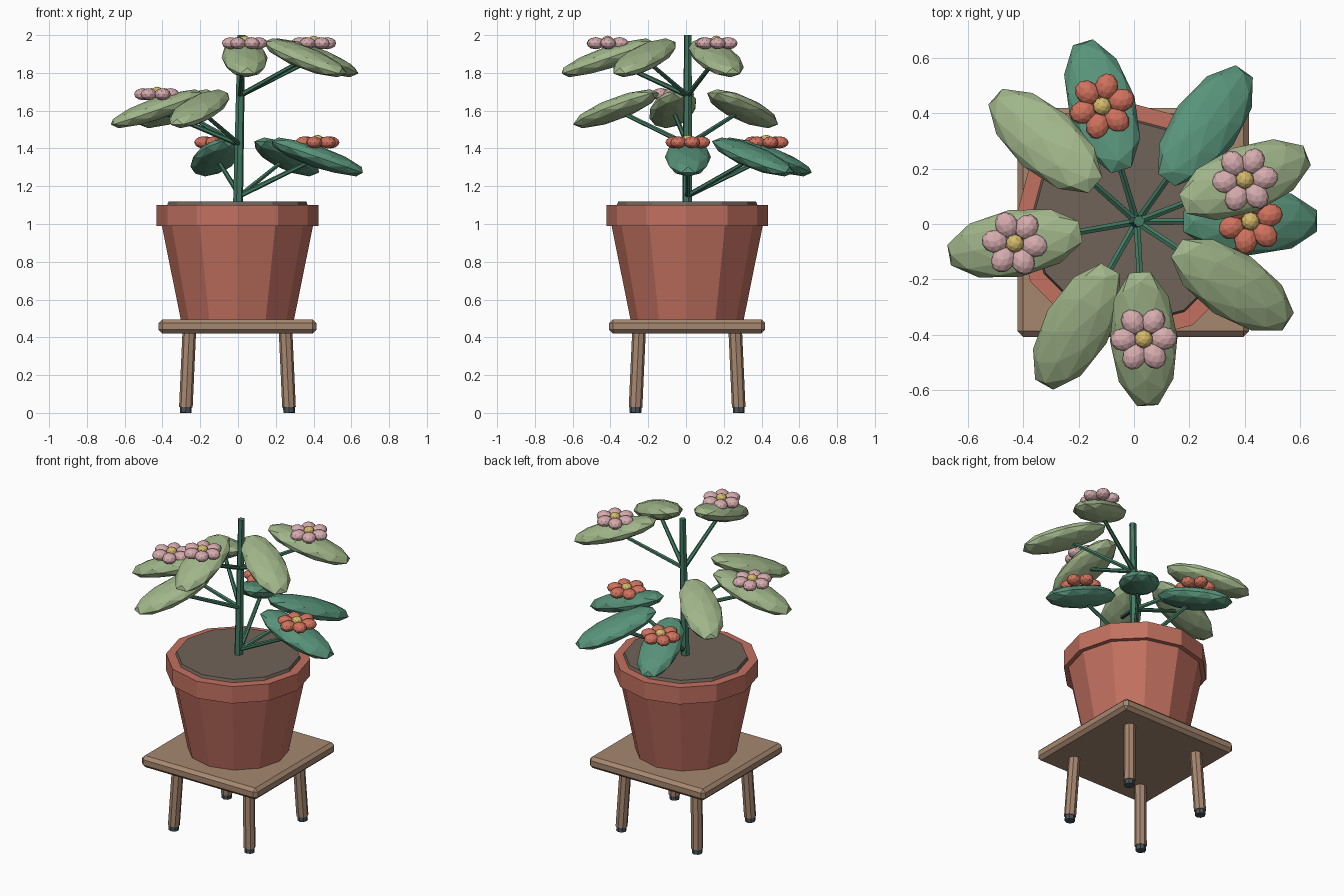
import bpy, bmesh, math
from mathutils import Vector, Matrix

if "Cube" in bpy.data.objects:
    bpy.data.objects.remove(bpy.data.objects["Cube"])


def material(name, srgb):
    m = bpy.data.materials.new(name)
    lin = [((c / 255 + 0.055) / 1.055) ** 2.4 for c in srgb]
    m.diffuse_color = (*lin, 1)
    m.use_nodes = True
    m.node_tree.nodes["Principled BSDF"].inputs["Base Color"].default_value = m.diffuse_color
    return m


CLAY = material("terracotta", (194, 113, 96))
WOOD = material("wood", (166, 135, 112))
SOIL = material("soil", (112, 99, 88))
FOOT = material("foot_grey", (72, 82, 88))
STEM = material("stem_green", (66, 122, 98))
DARK = material("dark_leaf", (88, 147, 122))
PALE = material("pale_leaf", (160, 182, 138))
PINK = material("pink_petal", (214, 172, 174))
CORAL = material("coral_petal", (208, 114, 93))
GOLD = material("gold_centre", (212, 185, 108))


def finish(name, bm, mats):
    bmesh.ops.recalc_face_normals(bm, faces=bm.faces)
    me = bpy.data.meshes.new(name)
    bm.to_mesh(me)
    bm.free()
    for m in mats:
        me.materials.append(m)
    ob = bpy.data.objects.new(name, me)
    bpy.context.collection.objects.link(ob)
    return ob


def lathe(name, profile, sides, mat, centre):
    """Closed profile of (radius, z) turned about a vertical axis."""
    bm = bmesh.new()
    rings = []
    for r, z in profile:
        rings.append([bm.verts.new((centre[0] + r * math.cos(k * math.tau / sides),
                                    centre[1] + r * math.sin(k * math.tau / sides), z))
                      for k in range(sides)])
    for a, b in zip(rings, rings[1:]):
        for k in range(sides):
            j = (k + 1) % sides
            bm.faces.new((a[k], a[j], b[j], b[k]))
    bm.faces.new(rings[0])
    bm.faces.new(rings[-1])
    return finish(name, bm, [mat])


def rod(name, p, q, r1, r2, sides, mat):
    """Tapered rod from p to q."""
    p, q = Vector(p), Vector(q)
    d = q - p
    bm = bmesh.new()
    mx = Matrix.Translation((p + q) / 2) @ d.to_track_quat('Z', 'Y').to_matrix().to_4x4()
    bmesh.ops.create_cone(bm, cap_ends=True, segments=sides, radius1=r1, radius2=r2,
                          depth=d.length, matrix=mx)
    return finish(name, bm, [mat])


def ellipsoid(bm, centre, size, yaw, tilt=0, index=0):
    mx = (Matrix.Translation(centre) @ Matrix.Rotation(yaw, 4, 'Z')
          @ Matrix.Rotation(tilt, 4, 'Y') @ Matrix.Diagonal((*size, 1)))
    old = set(bm.faces)
    bmesh.ops.create_icosphere(bm, subdivisions=2, radius=1, matrix=mx)
    for f in bm.faces:
        if f not in old:
            f.material_index = index


CX, CY = -0.003, 0.006

# stool: chamfered top, splayed legs with dark feet
bm = bmesh.new()
bmesh.ops.create_cube(bm, size=1, matrix=Matrix.Translation((CX, CY, 0.458))
                      @ Matrix.Diagonal((0.836, 0.826, 0.075, 1)))
bmesh.ops.bevel(bm, geom=bm.edges[:], offset=0.02, segments=1, affect='EDGES')
finish("stool_top", bm, [WOOD])
for i, (sx, sy) in enumerate([(1, 1), (-1, 1), (-1, -1), (1, -1)]):
    def at(o, z):
        return (CX + sx * o, CY + sy * o, z)
    rod(f"stool_leg_{i}", at(0.273, 0.03), at(0.255, 0.43), 0.036, 0.036, 8, WOOD)
    rod(f"leg_foot_{i}", at(0.274, 0.0), at(0.273, 0.035), 0.031, 0.031, 8, FOOT)

# pot body with overhanging rim, and soil
lathe("pot", [(0.30, 0.495), (0.40, 0.99), (0.428, 0.99), (0.428, 1.10),
              (0.37, 1.10), (0.35, 1.06)], 12, CLAY, (CX, CY))
lathe("soil", [(0.36, 1.07), (0.372, 1.10), (0.365, 1.118)], 12, SOIL, (CX, CY))

# main stem
rod("main_stem", (0.0, 0.006, 1.09), (0.018, 0.01, 2.0), 0.027, 0.021, 6, STEM)

# leaf tiers: height, stalk start, colours, then (x, y, flower turn or None)
TIERS = [
    ("lower", 1.355, 1.15, DARK, CORAL,
     [(0.42, 0.01, 0.3), (0.258, 0.355, None), (-0.115, 0.425, 0.3)]),
    ("middle", 1.61, 1.42, PALE, PINK,
     [(-0.43, -0.07, -0.1), (-0.32, 0.30, None), (-0.205, -0.37, None)]),
    ("upper", 1.88, 1.68, PALE, PINK,
     [(0.40, 0.16, 0.1), (0.355, -0.22, None), (0.035, -0.415, 0.03)]),
]
for tier, z, z0, leaf_mat, petal_mat, leaves in TIERS:
    for i, (x, y, turn) in enumerate(leaves):
        sx, sy = 0.01, 0.008
        yaw = math.atan2(y - sy, x - sx)
        # stalk and drooping leaf
        rod(f"{tier}_stalk_{i}", (sx, sy, z0), (x, y, z - 0.005), 0.014, 0.011, 6, STEM)
        bm = bmesh.new()
        ellipsoid(bm, (x, y, z), (0.268, 0.122, 0.058), yaw, math.radians(19))
        finish(f"{tier}_leaf_{i}", bm, [leaf_mat])
        if turn is None:
            continue
        # flower: six petals round a small centre
        bm = bmesh.new()
        for k in range(6):
            a = turn + k * math.tau / 6
            ellipsoid(bm, (x + 0.073 * math.cos(a), y + 0.073 * math.sin(a), z + 0.077),
                      (0.048, 0.042, 0.032), a)
        ellipsoid(bm, (x, y, z + 0.087), (0.033, 0.033, 0.03), 0, 0, 1)
        finish(f"{tier}_flower_{i}", bm, [petal_mat, GOLD])
